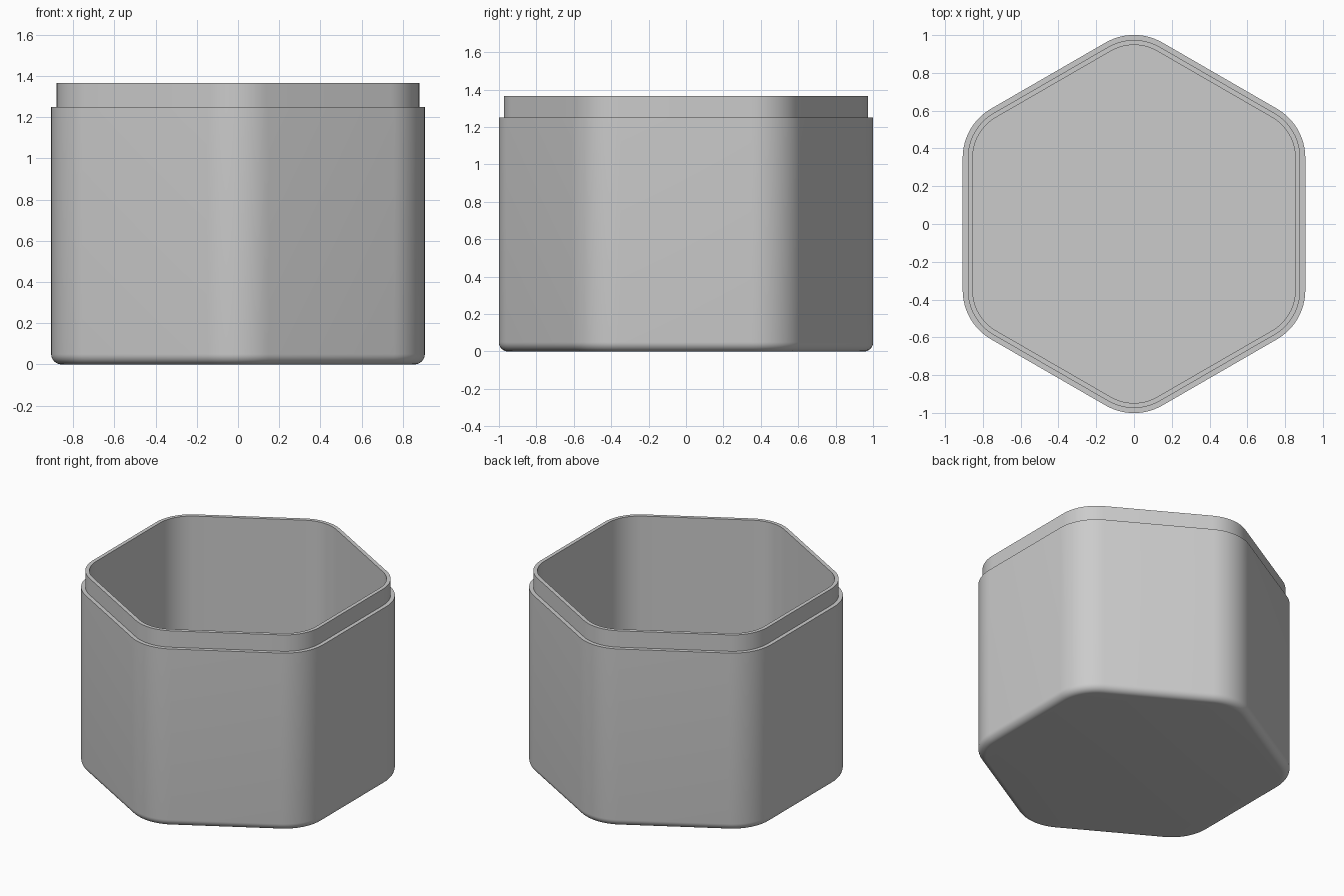
import bpy, bmesh
from math import radians, sin, cos, pi

if "Cube" in bpy.data.objects:
    bpy.data.objects.remove(bpy.data.objects["Cube"], do_unlink=True)

APOTHEM, CORNER = 0.907, 0.30     # outer hexagon and its corner radius
HEIGHT, LEDGE, FLOOR = 1.365, 1.25, 0.05
LIP, WALL, FILLET = 0.027, 0.053, 0.05
STEPS = 12                        # segments per rounded corner


def hex_ring(bm, inset, z):
    """Rounded hexagon, pointed front and back, offset inwards by inset."""
    reach = (APOTHEM - CORNER) / cos(pi / 6)
    ring = []
    for side in range(6):
        mid = radians(30 + 60 * side)
        for i in range(STEPS + 1):
            a = mid + radians(-30 + 60 * i / STEPS)
            r = CORNER - inset
            ring.append(bm.verts.new((reach * cos(mid) + r * cos(a),
                                      reach * sin(mid) + r * sin(a), z)))
    return ring


# Wall section from the underside, up the outside, over the lip, down inside
section = []
for i in range(9):
    t = pi / 2 * i / 8
    section.append((FILLET * (1 - sin(t)), FILLET * (1 - cos(t))))
section += [(0, LEDGE), (LIP, LEDGE), (LIP, HEIGHT), (WALL, HEIGHT), (WALL, FLOOR)]

bm = bmesh.new()
rings = [hex_ring(bm, inset, z) for inset, z in section]
for low, high in zip(rings, rings[1:]):
    for i in range(len(low)):
        j = (i + 1) % len(low)
        bm.faces.new((low[i], low[j], high[j], high[i]))
bm.faces.new(rings[0][::-1])      # underside
bm.faces.new(rings[-1])           # inner floor

mesh = bpy.data.meshes.new("box_body")
bm.to_mesh(mesh)
bm.free()
box = bpy.data.objects.new("box_body", mesh)
bpy.context.collection.objects.link(box)

# Plain grey plastic
grey = bpy.data.materials.new("light_grey")
grey.use_nodes = True
grey.diffuse_color = (0.6, 0.6, 0.6, 1)
grey.node_tree.nodes["Principled BSDF"].inputs["Base Color"].default_value = (0.6, 0.6, 0.6, 1)
mesh.materials.append(grey)

bpy.context.view_layer.objects.active = box
box.select_set(True)
bpy.ops.object.shade_smooth_by_angle(angle=radians(35))
